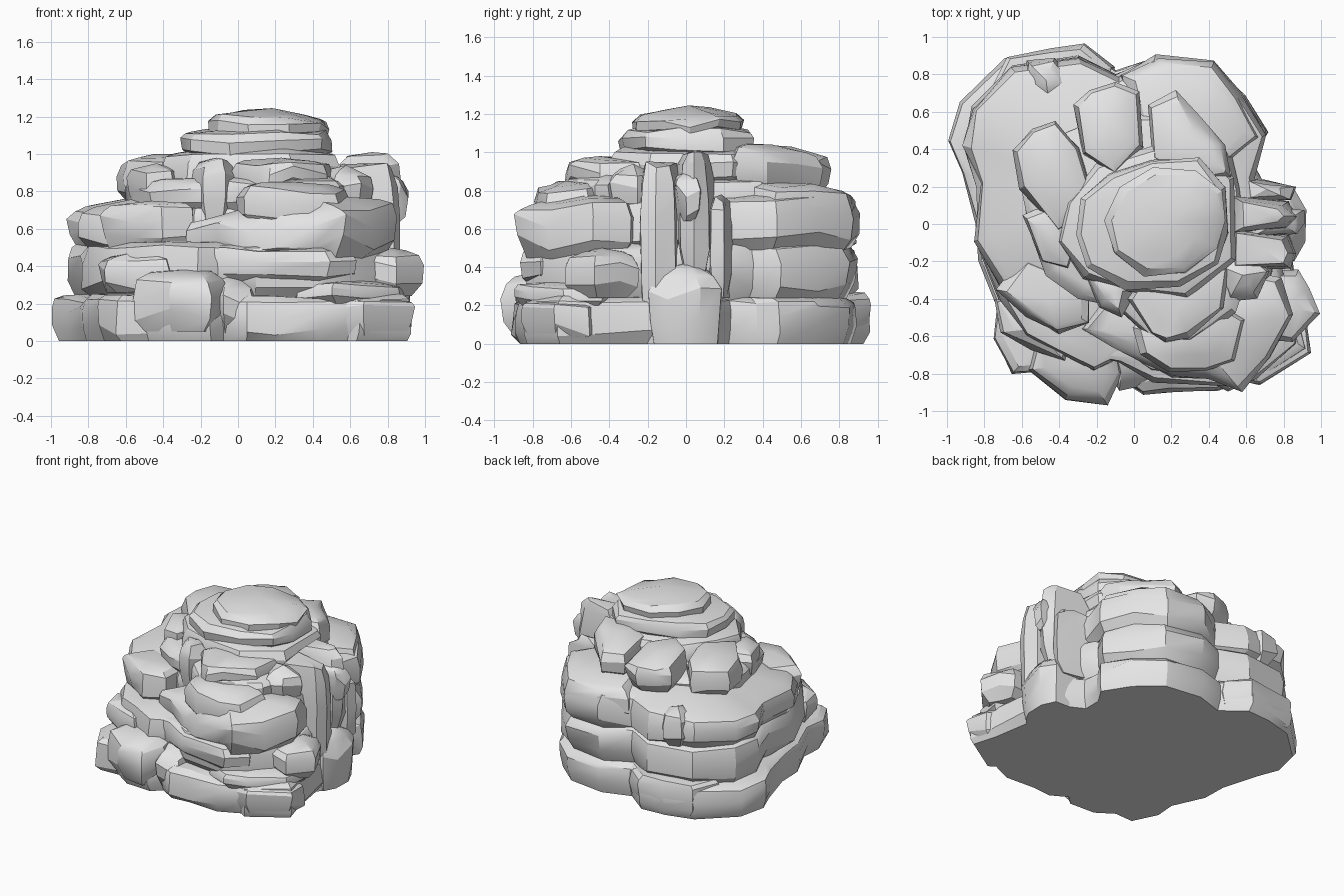
import bpy, bmesh, math, random
from mathutils import Vector

random.seed(11)
rock = bpy.data.materials.new("grey stone")
rock.diffuse_color = (0.78, 0.78, 0.78, 1)


def slab(name, pts, z0, z1, lip=0.06, rough=0.025, tilt=(0, 0), crown=0.02, under=1.0):
    """Chipped slab: outline lofted through undercut, bulging and bevelled rings."""
    pts = [Vector((x, y, 0)) for x, y in pts]
    c = sum(pts, Vector()) / len(pts)
    h = z1 - z0
    wob = [random.uniform(-1, 1) for _ in pts]
    bulge = [random.uniform(-0.14, 0.14) for _ in pts]
    levels = [(0, under * lip), (0.27, 0.12 * lip), (0.66, 0), (0.9, 0.45 * lip), (1, 1.4 * lip)]
    bm = bmesh.new()
    rings = []
    for k, (f, inset) in enumerate(levels):
        ring = []
        for p, w, b in zip(pts, wob, bulge):
            d = c - p
            q = p + d.normalized() * min(inset + random.uniform(0, rough), d.length * 0.6)
            z = z0 + h * (f + (b if k in (1, 2) else 0))
            if k:
                z += f * (tilt[0] * (q.x - c.x) + tilt[1] * (q.y - c.y))
                z += rough * (0.5 * w + random.uniform(-0.3, 0.3))
            ring.append(bm.verts.new((q.x, q.y, max(z, 0))))
        rings.append(ring)
    n = len(pts)
    for a, b in zip(rings, rings[1:]):
        for i in range(n):
            j = (i + 1) % n
            bm.faces.new((a[i], a[j], b[j], b[i]))
    bm.faces.new(rings[0][::-1])
    mid = bm.verts.new((c.x, c.y, z1 + crown))
    for i in range(n):
        bm.faces.new((rings[-1][i], rings[-1][(i + 1) % n], mid))
    bmesh.ops.recalc_face_normals(bm, faces=bm.faces)
    me = bpy.data.meshes.new(name)
    bm.to_mesh(me)
    bm.free()
    me.materials.append(rock)
    me.shade_smooth()
    me.set_sharp_from_angle(angle=math.radians(30))
    ob = bpy.data.objects.new(name, me)
    bpy.context.collection.objects.link(ob)
    return ob


# Main strata, bottom to top
slab("base_stratum", [
    (0.86, -0.2), (0.84, 0.15), (0.66, 0.24), (0.66, 0.38), (0.73, 0.5), (0.6, 0.7), (0.42, 0.87),
    (0.12, 0.9), (-0.1, 0.84), (-0.28, 0.97), (-0.48, 0.95), (-0.7, 0.9), (-0.94, 0.66), (-1, 0.45),
    (-0.93, 0.28), (-0.86, 0), (-0.85, -0.2), (-0.74, -0.45), (-0.76, -0.62), (-0.66, -0.81),
    (-0.5, -0.8), (-0.37, -0.9), (-0.15, -0.9), (-0.08, -0.84), (0.05, -0.92), (0.2, -0.9),
    (0.45, -0.9), (0.62, -0.84), (0.66, -0.86), (0.94, -0.68), (0.9, -0.5)],
    0, 0.24, 0.045, 0.02, under=0.8)
slab("second_stratum", [
    (0.8, -0.2), (0.72, 0.2), (0.64, 0.36), (0.71, 0.5), (0.59, 0.7), (0.43, 0.86), (0.12, 0.91),
    (-0.1, 0.82), (-0.3, 0.91), (-0.66, 0.86), (-0.88, 0.64), (-0.93, 0.42), (-0.85, 0.2),
    (-0.85, -0.12), (-0.73, -0.42), (-0.6, -0.62), (-0.42, -0.7), (-0.22, -0.8), (-0.05, -0.72),
    (0.1, -0.82), (0.45, -0.84), (0.62, -0.78), (0.84, -0.5)],
    0.22, 0.53, 0.07)
slab("third_stratum", [
    (0.76, -0.2), (0.66, 0.25), (0.72, 0.48), (0.59, 0.7), (0.43, 0.88), (0.12, 0.92), (-0.08, 0.8),
    (-0.3, 0.9), (-0.66, 0.84), (-0.87, 0.62), (-0.92, 0.42), (-0.84, 0.22), (-0.87, -0.1),
    (-0.72, -0.36), (-0.42, -0.56), (-0.24, -0.42), (0, -0.5), (0.4, -0.65), (0.7, -0.5)],
    0.49, 0.74, 0.06, tilt=(0.04, 0.03), crown=0.12)
slab("fourth_stratum", [
    (0.62, -0.25), (0.58, 0.2), (0.52, 0.42), (0.36, 0.55), (0.15, 0.6), (-0.1, 0.6), (-0.34, 0.5),
    (-0.55, 0.42), (-0.62, 0.2), (-0.58, -0.02), (-0.48, -0.28), (-0.3, -0.4), (-0.1, -0.46),
    (0.1, -0.64), (0.32, -0.66), (0.55, -0.48)],
    0.68, 0.87, 0.06)
slab("fifth_stratum", [
    (0.56, -0.2), (0.54, 0.25), (0.4, 0.4), (0.1, 0.42), (-0.22, 0.34), (-0.38, 0.12),
    (-0.42, -0.1), (-0.28, -0.3), (-0.05, -0.38), (0.3, -0.42)],
    0.82, 1.02, 0.07)
slab("neck_stratum", [
    (0.52, -0.05), (0.5, 0.2), (0.36, 0.37), (0.1, 0.36), (-0.14, 0.28), (-0.3, 0.14), (-0.32, -0.06),
    (-0.27, -0.24), (-0.05, -0.36), (0.25, -0.34), (0.46, -0.22)],
    0.97, 1.13, 0.08)
slab("summit_cap", [
    (0.51, 0.02), (0.48, 0.18), (0.34, 0.3), (0.1, 0.31), (-0.08, 0.2), (-0.17, 0.02), (-0.12, -0.16),
    (0.05, -0.29), (0.28, -0.28), (0.46, -0.14)],
    1.08, 1.215, 0.09, 0.025, tilt=(-0.08, 0), crown=0.03)

# Right side cleft: upright pillars and chips
slab("front_pillar", [(0.84, -0.24), (0.88, -0.16), (0.84, -0.05), (0.5, -0.02), (0.48, -0.25)],
     0, 0.93, 0.03, 0.03)
slab("middle_pillar", [(0.84, -0.04), (0.9, 0.04), (0.84, 0.13), (0.5, 0.16), (0.5, -0.06)],
     0.35, 0.99, 0.06, 0.04)
slab("back_pillar", [(0.86, 0.12), (0.88, 0.2), (0.7, 0.25), (0.55, 0.26), (0.55, 0.1)],
     0.24, 0.76, 0.05, 0.03)
slab("pillar_foot", [(0.92, -0.1), (0.93, 0.08), (0.86, 0.19), (0.55, 0.2), (0.55, -0.2), (0.86, -0.2)],
     0, 0.4, 0.1, 0.02, under=0.2)
slab("pillar_knob", [(0.88, -0.06), (0.93, 0.0), (0.92, 0.08), (0.6, 0.1), (0.6, -0.08)],
     0.64, 0.88, 0.05, 0.03)

# Front ledges and boulders
slab("front_ledge", [
    (-0.3, -0.56), (-0.12, -0.66), (0.05, -0.76), (0.2, -0.83), (0.4, -0.84), (0.58, -0.9),
    (0.74, -0.72), (0.87, -0.48), (0.8, -0.28), (0.4, -0.2), (-0.1, -0.3)],
    0.44, 0.71, 0.08, 0.025, tilt=(0.1, 0.06), crown=0.08)
slab("front_upper_ledge", [
    (-0.02, -0.55), (0.02, -0.7), (0.18, -0.8), (0.4, -0.8), (0.56, -0.74), (0.62, -0.5), (0.3, -0.3)],
    0.6, 0.83, 0.07, 0.03, tilt=(-0.06, 0.05))
slab("front_lower_ledge", [
    (-0.3, -0.7), (-0.1, -0.74), (0.1, -0.85), (0.5, -0.87), (0.64, -0.76), (0.5, -0.4), (-0.2, -0.4)],
    0.32, 0.5, 0.06)
slab("corner_boulder", [
    (0.72, -0.62), (0.85, -0.64), (1.0, -0.48), (0.94, -0.34), (0.88, -0.24), (0.65, -0.25), (0.6, -0.5)],
    0.24, 0.48, 0.07, 0.01)
slab("corner_foot", [
    (0.5, -0.84), (0.67, -0.87), (0.95, -0.69), (0.93, -0.5), (0.7, -0.4), (0.45, -0.5)],
    0.03, 0.22, 0.04)
slab("corner_shelf", [
    (0.3, -0.8), (0.5, -0.9), (0.66, -0.84), (0.88, -0.64), (0.92, -0.42), (0.6, -0.3)],
    0.2, 0.31, 0.04)
slab("front_apron", [
    (-0.58, -0.78), (-0.37, -0.95), (-0.14, -0.97), (-0.04, -0.8), (-0.1, -0.5), (-0.5, -0.5)],
    0.05, 0.36, 0.06, 0.02, tilt=(0, 0.1))
slab("front_wedge", [(-0.2, -0.7), (-0.08, -0.9), (0.1, -0.86), (0.12, -0.5), (-0.2, -0.45)],
     0.04, 0.34, 0.08, 0.02, tilt=(-0.1, 0.2))
slab("left_front_block", [
    (-0.74, -0.35), (-0.58, -0.5), (-0.4, -0.6), (-0.22, -0.54), (-0.22, -0.3), (-0.6, -0.15)],
    0.5, 0.73, 0.04)
slab("left_lower_block", [
    (-0.75, -0.4), (-0.72, -0.58), (-0.55, -0.68), (-0.36, -0.74), (-0.3, -0.4)], 0.26, 0.46, 0.05)
slab("front_step", [
    (-0.04, -0.4), (0.08, -0.6), (0.16, -0.65), (0.3, -0.62), (0.5, -0.45), (0.52, -0.22), (0.1, -0.2)],
    0.8, 0.96, 0.05, 0.025, tilt=(0, 0.03))
slab("front_spur", [(-0.2, -0.46), (-0.06, -0.52), (0.02, -0.36), (-0.05, -0.2), (-0.28, -0.25)],
     0.62, 0.96, 0.05, 0.03, tilt=(0.2, 0.1))
slab("right_shoulder", [(0.5, -0.42), (0.66, -0.4), (0.74, -0.25), (0.6, -0.1), (0.4, -0.2)],
     0.62, 0.92, 0.06, 0.03)

# Shoulder boulders around the summit
slab("left_shoulder", [
    (-0.62, 0.18), (-0.66, 0.4), (-0.55, 0.52), (-0.42, 0.56), (-0.28, 0.42), (-0.2, 0.1), (-0.4, -0.05)],
    0.76, 0.98, 0.05, tilt=(0.05, -0.03))
slab("left_front_shoulder", [(-0.6, 0.05), (-0.46, 0.12), (-0.28, -0.1), (-0.34, -0.26), (-0.5, -0.22)],
     0.7, 0.93, 0.06, 0.03)
slab("back_shoulder", [
    (-0.28, 0.36), (-0.33, 0.64), (-0.24, 0.72), (-0.1, 0.76), (0.03, 0.71), (0.06, 0.4), (-0.1, 0.25)],
    0.78, 1.01, 0.05, tilt=(0, -0.12))
slab("back_right_shoulder", [
    (0.08, 0.34), (0.07, 0.64), (0.22, 0.73), (0.36, 0.58), (0.5, 0.42), (0.52, 0.25), (0.3, 0.2)],
    0.78, 1.02, 0.06, tilt=(0, -0.14))

# Back ledges
slab("back_left_foot", [
    (-0.1, 0.84), (-0.26, 0.97), (-0.45, 0.96), (-0.7, 0.9), (-0.8, 0.7), (-0.4, 0.5), (-0.15, 0.6)],
    0.03, 0.26, 0.03)
slab("back_right_ledge", [
    (0.69, 0.45), (0.59, 0.68), (0.43, 0.87), (0.12, 0.9), (-0.08, 0.8), (0, 0.45), (0.5, 0.3)],
    0.57, 0.82, 0.06, tilt=(0, -0.04))
slab("back_left_chip", [(-0.6, 0.72), (-0.58, 0.88), (-0.42, 0.9), (-0.3, 0.74), (-0.45, 0.6)],
     0.5, 0.76, 0.06, 0.03)
